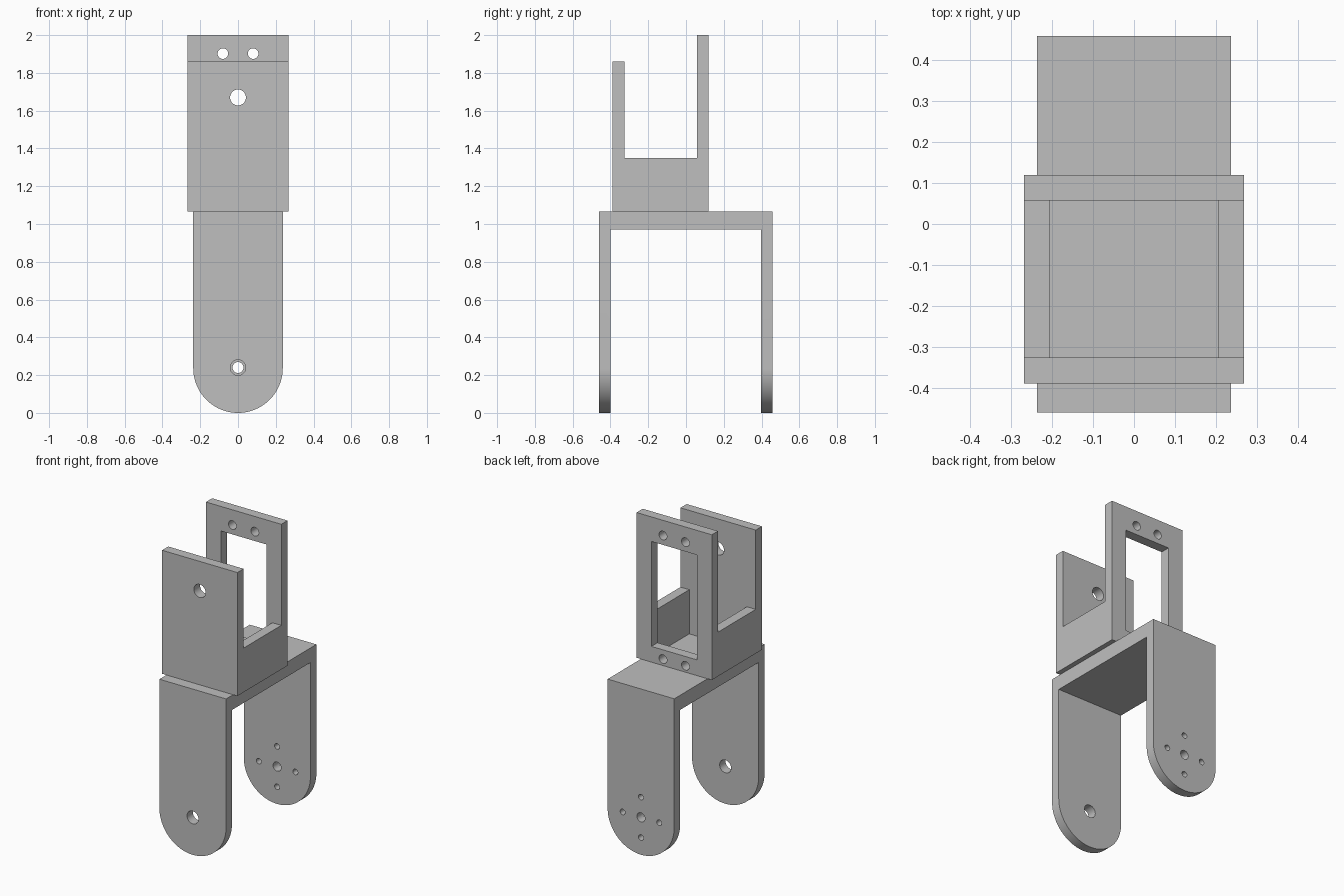
import bpy, bmesh
from math import pi, cos, sin, radians
from mathutils import Vector, Matrix

cube = bpy.data.objects.get("Cube")
if cube:
    bpy.data.objects.remove(cube)

grey = bpy.data.materials.new("mid grey")
grey.use_nodes = True
colour = (0.52, 0.52, 0.52, 1)
grey.diffuse_color = colour
grey.node_tree.nodes["Principled BSDF"].inputs["Base Color"].default_value = colour


def prism(name, points, sweep):
    """Solid made by sweeping a flat outline along a vector."""
    bm = bmesh.new()
    face = bm.faces.new([bm.verts.new(p) for p in points])
    swept = bmesh.ops.extrude_face_region(bm, geom=[face])["geom"]
    bmesh.ops.translate(bm, vec=sweep, verts=[v for v in swept if isinstance(v, bmesh.types.BMVert)])
    bmesh.ops.recalc_face_normals(bm, faces=bm.faces)
    mesh = bpy.data.meshes.new(name)
    bm.to_mesh(mesh)
    bm.free()
    obj = bpy.data.objects.new(name, mesh)
    bpy.context.collection.objects.link(obj)
    mesh.materials.append(grey)
    return obj


def block(x0, x1, y0, y1, z0, z1):
    outline = [(x0, y0, z0), (x1, y0, z0), (x1, y0, z1), (x0, y0, z1)]
    return prism("cutter", outline, (0, y1 - y0, 0))


def drill(x, z, radius, y0, y1, sides=32):
    ring = [(x + radius * cos(2 * pi * i / sides), y0, z + radius * sin(2 * pi * i / sides))
            for i in range(sides)]
    return prism("cutter", ring, (0, y1 - y0, 0))


def carve(obj, cutters):
    """Subtract the cutters, then smooth the curved walls only."""
    for cutter in cutters:
        cutter.hide_render = True
        mod = obj.modifiers.new("cut", 'BOOLEAN')
        mod.operation = 'DIFFERENCE'
        mod.solver = 'EXACT'
        mod.object = cutter
    graph = bpy.context.evaluated_depsgraph_get()
    mesh = bpy.data.meshes.new_from_object(obj.evaluated_get(graph))
    obj.modifiers.clear()
    obj.data = mesh
    for cutter in cutters:
        bpy.data.objects.remove(cutter)
    mesh.polygons.foreach_set("use_smooth", [True] * len(mesh.polygons))
    mesh.set_sharp_from_angle(angle=radians(30))


# Lower fork: round-ended slab hollowed into two legs and a bridge
R, DECK = 0.237, 1.066
outline = [(R * cos(pi + pi * i / 48), -0.46, R + R * sin(pi + pi * i / 48)) for i in range(49)]
outline += [(R, -0.46, DECK), (-R, -0.46, DECK)]
fork = prism("lower_fork", outline, (0, 0.918, 0))
cuts = [block(-0.5, 0.5, -0.4, 0.397, -0.2, 0.972)]
cuts.append(drill(0, 0.24, 0.041, -0.6, -0.3))          # front pivot hole
cuts.append(drill(0, 0.24, 0.029, 0.3, 0.6))            # back centre hole
for dx, dz in ((1, 0), (-1, 0), (0, 1), (0, -1)):       # back screw holes
    cuts.append(drill(0.13 * dx, 0.24 + 0.13 * dz, 0.018, 0.3, 0.6, 20))
carve(fork, cuts)

# Upper holder: side profile swept across, hollowed to four walls
profile = [(-0.389, DECK), (0.12, DECK), (0.12, 2.0), (0.057, 2.0),
           (0.057, 1.35), (-0.326, 1.35), (-0.326, 1.86), (-0.389, 1.86)]
holder = prism("upper_holder", [(-0.268, y, z) for y, z in profile], (0.536, 0, 0))
cuts = [block(-0.205, 0.205, -0.326, 0.057, 0.9, 1.6)]
cuts.append(block(-0.162, 0.162, 0.0, 0.3, 1.167, 1.842))   # back window
cuts.append(drill(0, 1.67, 0.042, -0.5, -0.2))              # front pivot hole
for x in (-0.08, 0.08):                                     # back screw holes
    for z in (1.107, 1.902):
        cuts.append(drill(x, z, 0.028, 0.0, 0.3))
carve(holder, cuts)
